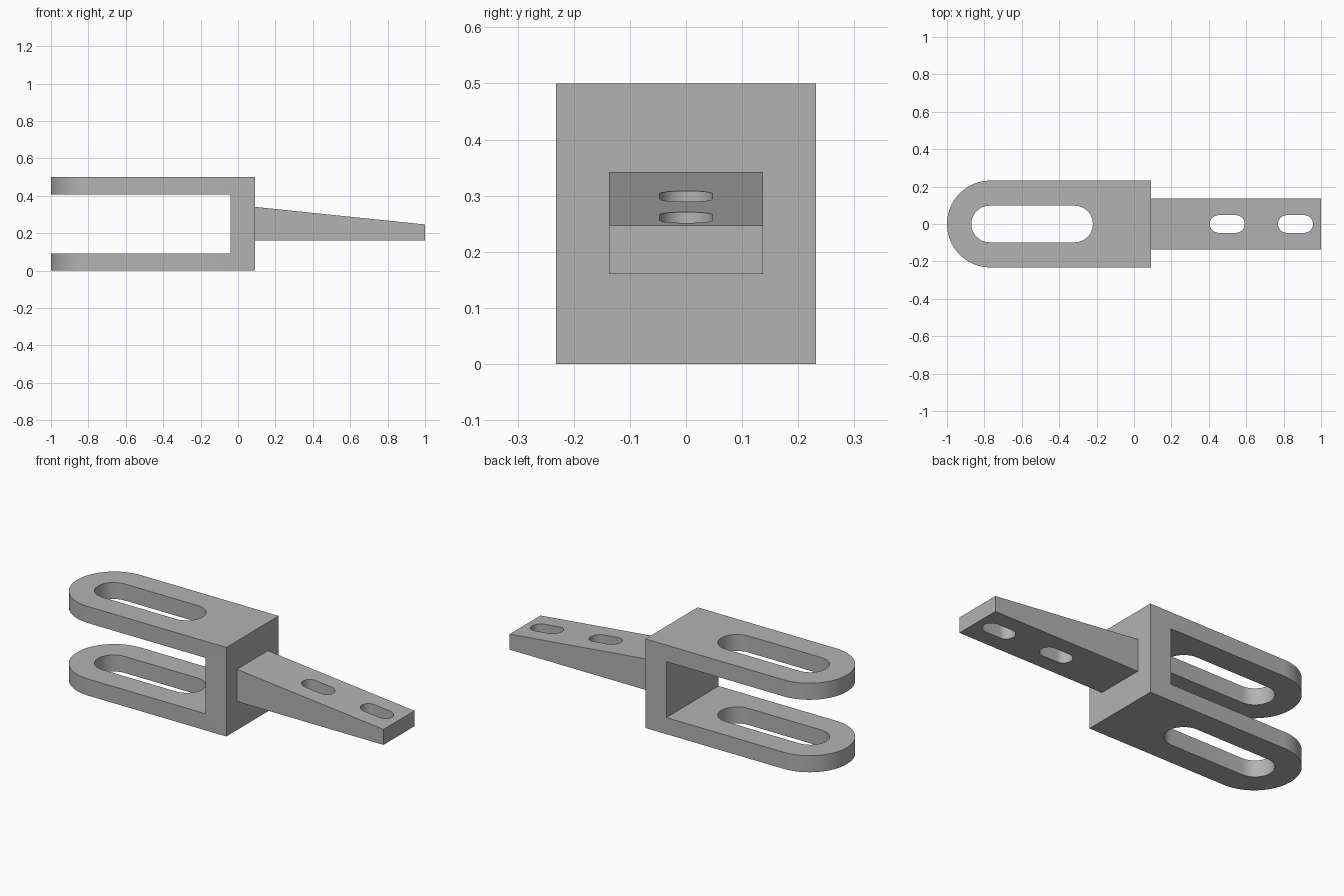
import bpy
import bmesh
from math import pi, sin, cos, radians
from mathutils import Vector

cube = bpy.data.objects.get("Cube")
if cube:
    bpy.data.objects.remove(cube, do_unlink=True)

GREY = (0.45, 0.45, 0.45, 1)
steel = bpy.data.materials.new("plain grey")
steel.use_nodes = True
steel.diffuse_color = GREY
steel.node_tree.nodes["Principled BSDF"].inputs["Base Color"].default_value = GREY

# Main dimensions
HEIGHT, HALF_WIDTH = 0.5, 0.232
BACK, GAP_END = 0.09, -0.04
ARM = 0.093
TONGUE_HALF = 0.137


def prism(name, outline, offset):
    """Solid made by pushing a closed outline along an offset."""
    bm = bmesh.new()
    base = bm.faces.new([bm.verts.new(p) for p in outline])
    moved = bmesh.ops.extrude_face_region(bm, geom=[base])["geom"]
    verts = [v for v in moved if isinstance(v, bmesh.types.BMVert)]
    bmesh.ops.translate(bm, verts=verts, vec=Vector(offset))
    bmesh.ops.recalc_face_normals(bm, faces=bm.faces)
    mesh = bpy.data.meshes.new(name)
    bm.to_mesh(mesh)
    bm.free()
    mesh.materials.append(steel)
    obj = bpy.data.objects.new(name, mesh)
    bpy.context.collection.objects.link(obj)
    return obj


def arc(x, radius, start, z, steps=24):
    """Half circle, counter-clockwise from the start angle."""
    angles = [start + pi * i / steps for i in range(steps + 1)]
    return [(x + radius * cos(a), radius * sin(a), z) for a in angles]


def slot_cutter(x0, x1, radius):
    outline = arc(x1 - radius, radius, -pi / 2, -1) + arc(x0 + radius, radius, pi / 2, -1)
    return prism("slot_cutter", outline, (0, 0, 2))


def finish(obj, cutters):
    """Cut the openings, drop the cutters and shade the round walls smooth."""
    for cutter in cutters:
        cutter.hide_render = True
        mod = obj.modifiers.new("opening", 'BOOLEAN')
        mod.operation = 'DIFFERENCE'
        mod.solver = 'EXACT'
        mod.object = cutter
    bpy.context.view_layer.update()
    graph = bpy.context.evaluated_depsgraph_get()
    mesh = bpy.data.meshes.new_from_object(obj.evaluated_get(graph))
    obj.modifiers.clear()
    obj.data = mesh
    for cutter in cutters:
        bpy.data.objects.remove(cutter, do_unlink=True)
    bpy.ops.object.select_all(action='DESELECT')
    obj.select_set(True)
    bpy.context.view_layer.objects.active = obj
    bpy.ops.object.shade_smooth_by_angle(angle=radians(30))


# Fork: round-nosed block with the gap between the arms and a long slot
nose = arc(-1 + HALF_WIDTH, HALF_WIDTH, pi / 2, 0, 40)
fork = prism("fork", [(BACK, -HALF_WIDTH, 0), (BACK, HALF_WIDTH, 0)] + nose,
             (0, 0, HEIGHT))
gap = prism("gap_cutter",
            [(x, -1, z) for x, z in ((-2, ARM), (GAP_END, ARM),
                                     (GAP_END, HEIGHT - ARM), (-2, HEIGHT - ARM))],
            (0, 2, 0))
finish(fork, [gap, slot_cutter(-0.87, -0.22, 0.098)])

# Tongue: tapered bar with two short slots
tongue = prism("tongue",
               [(x, -TONGUE_HALF, z) for x, z in ((BACK, 0.16), (1, 0.16),
                                                  (1, 0.247), (BACK, 0.341))],
               (0, 2 * TONGUE_HALF, 0))
finish(tongue, [slot_cutter(x, x + 0.187, 0.047) for x in (0.405, 0.77)])
